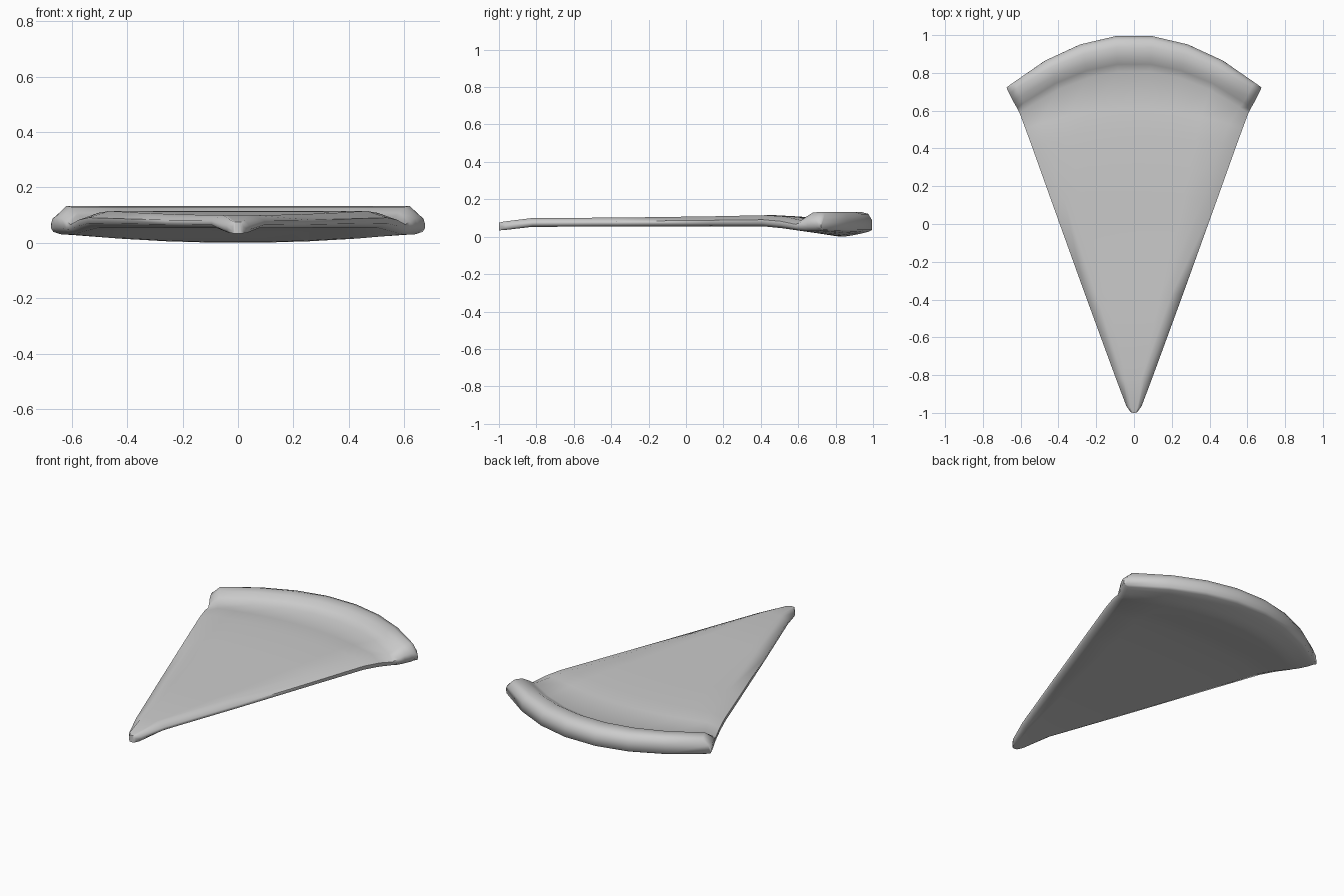
import bpy
import bmesh

cube = bpy.data.objects.get("Cube")
if cube:
    bpy.data.objects.remove(cube, do_unlink=True)

# one plain colour
grey = bpy.data.materials.new("plain grey")
grey.use_nodes = True
colour = (0.6, 0.6, 0.6, 1)
grey.diffuse_color = colour
grey.node_tree.nodes["Principled BSDF"].inputs["Base Color"].default_value = colour

COLUMNS = (-1, -0.71, -0.43, -0.15, 0.15, 0.43, 0.71, 1)


def ring(bm, half, y_mid, y_edge, top, low, low_edge, inset):
    """Closed cross-section with rounded sides, bowed along the crust arc."""
    def vert(x, z):
        return bm.verts.new((x, y_mid - (y_mid - y_edge) * (x / half) ** 2, z))

    def bottom(u):
        return low + (low_edge - low) * u * u

    thick = top - low_edge
    upper = [vert(u * (half - inset), top) for u in COLUMNS]
    right = [vert(half, low_edge + thick * f) for f in (0.6, 0.25)]
    lower = [vert(u * (half - inset / 2), bottom(u)) for u in reversed(COLUMNS)]
    left = [vert(-half, low_edge + thick * f) for f in (0.25, 0.6)]
    return upper + right + lower + left


def cap(bm, r):
    """Close a ring with strips of quads."""
    n = len(COLUMNS)
    for i in range(n - 1):
        bm.faces.new((r[i], r[i + 1], r[2 * n - i], r[2 * n + 1 - i]))
    bm.faces.new((r[n - 1], r[n], r[n + 1], r[n + 2]))
    bm.faces.new((r[0], r[-3], r[-2], r[-1]))


# sections from the tip to the back of the crust:
# half width, middle y, edge y, top z, bottom z, bottom z at sides, side inset
SECTIONS = (
    (0.018, -1.0, -0.995, 0.075, 0.034, 0.034, 0.005),
    (0.04, -0.975, -0.965, 0.081, 0.036, 0.036, 0.015),
    (0.095, -0.82, -0.82, 0.1, 0.053, 0.053, 0.04),
    (0.26, -0.37, -0.37, 0.102, 0.054, 0.054, 0.06),
    (0.44, 0.15, 0.13, 0.109, 0.056, 0.056, 0.07),
    (0.54, 0.48, 0.41, 0.115, 0.055, 0.055, 0.075),
    (0.575, 0.61, 0.505, 0.108, 0.04, 0.045, 0.07),
    # groove where the slice meets the crust
    (0.605, 0.81, 0.585, 0.088, 0.002, 0.034, 0.045),
    (0.62, 0.85, 0.615, 0.108, 0.0, 0.03, 0.04),
    # rounded crust
    (0.64, 0.885, 0.65, 0.129, 0.005, 0.03, 0.04),
    (0.66, 0.94, 0.69, 0.133, 0.016, 0.031, 0.04),
    (0.67, 0.98, 0.71, 0.122, 0.026, 0.034, 0.04),
    (0.675, 1.0, 0.722, 0.09, 0.036, 0.04, 0.015),
)

bm = bmesh.new()
rings = [ring(bm, *s) for s in SECTIONS]
for a, b in zip(rings, rings[1:]):
    for i in range(len(a)):
        j = (i + 1) % len(a)
        bm.faces.new((a[i], a[j], b[j], b[i]))
cap(bm, rings[0])
cap(bm, rings[-1])
bmesh.ops.recalc_face_normals(bm, faces=bm.faces)
for face in bm.faces:
    face.smooth = True

mesh = bpy.data.meshes.new("slice_with_crust")
bm.to_mesh(mesh)
bm.free()
mesh.materials.append(grey)
slice_with_crust = bpy.data.objects.new("slice_with_crust", mesh)
bpy.context.collection.objects.link(slice_with_crust)

# keep the crust ends crisp
bpy.context.view_layer.objects.active = slice_with_crust
slice_with_crust.select_set(True)
bpy.ops.object.shade_smooth_by_angle(angle=1.2)
